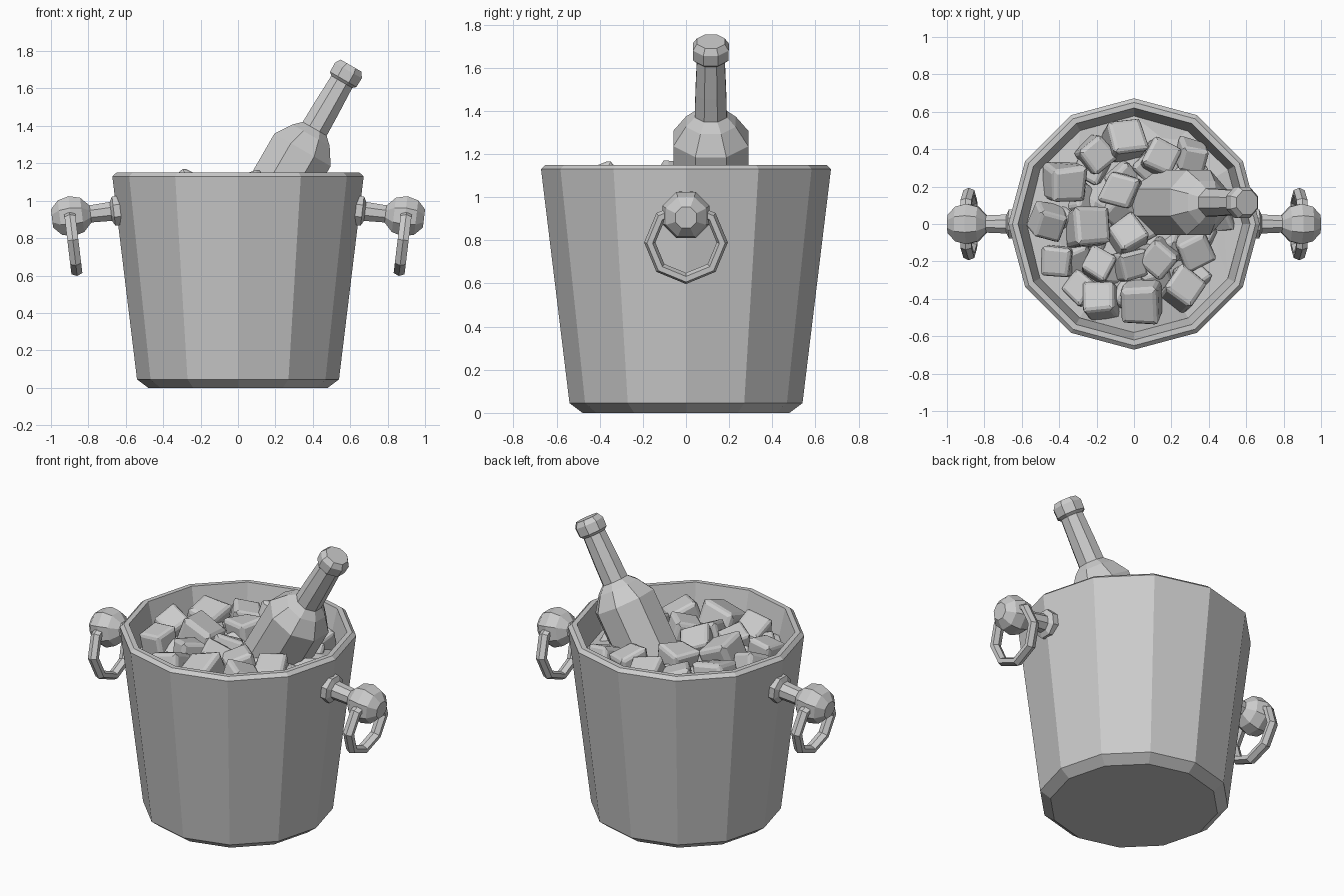
import bpy, bmesh, math, random
from mathutils import Vector, Matrix, Euler

random.seed(4)
if "Cube" in bpy.data.objects:
    bpy.data.objects.remove(bpy.data.objects["Cube"])

grey = bpy.data.materials.new("light_grey")
grey.use_nodes = True
grey.diffuse_color = (0.6, 0.6, 0.6, 1)
grey.node_tree.nodes["Principled BSDF"].inputs["Base Color"].default_value = (0.6, 0.6, 0.6, 1)


def finish(name, bm, matrix=Matrix()):
    bmesh.ops.recalc_face_normals(bm, faces=bm.faces[:])
    mesh = bpy.data.meshes.new(name)
    bm.to_mesh(mesh)
    bm.free()
    mesh.materials.append(grey)
    obj = bpy.data.objects.new(name, mesh)
    obj.matrix_world = matrix
    bpy.context.collection.objects.link(obj)
    return obj


def lathe(name, profile, sides, matrix=Matrix(), half_turn=False, closed=False, jitter=0):
    """Spin (radius, height) points about local Z; cap the ends or close the loop."""
    bm = bmesh.new()
    rings = []
    for r, z in profile:
        angles = [math.tau * (i + 0.5 * half_turn) / sides for i in range(sides)]
        rings.append([bm.verts.new((r * math.cos(a), r * math.sin(a),
                                    z + random.uniform(-jitter, jitter))) for a in angles])
    pairs = list(zip(rings, rings[1:]))
    if closed:
        pairs.append((rings[-1], rings[0]))
    else:
        bm.faces.new(rings[0])
        bm.faces.new(rings[-1])
    for low, high in pairs:
        for i in range(sides):
            j = (i + 1) % sides
            bm.faces.new((low[i], low[j], high[j], high[i]))
    return finish(name, bm, matrix)


def aim(origin, direction):
    """Matrix that points local Z along a direction."""
    turn = Vector(direction).to_track_quat('Z', 'Y').to_matrix().to_4x4()
    return Matrix.Translation(origin) @ turn


def ice_cube(name, location, size, spin, tilt):
    bm = bmesh.new()
    bmesh.ops.create_cube(bm, size=size)
    for v in bm.verts:
        v.co *= random.uniform(0.88, 1.08)
    bmesh.ops.inset_individual(bm, faces=bm.faces[:], thickness=size * 0.13, depth=size * 0.05)
    turn = Euler((random.uniform(-tilt, tilt), random.uniform(-tilt, tilt), spin)).to_matrix()
    finish(name, bm, Matrix.Translation(location) @ turn.to_4x4())


# Bucket shell with bevelled foot and rim
lathe("bucket", [(0.48, 0), (0.54, 0.045), (0.672, 1.13), (0.65, 1.15),
                 (0.62, 1.15), (0.57, 0.93)], 12)

# Handles: knob on a stem, with a hanging ring
knob = [(0.085, 0), (0.085, 0.045), (0.055, 0.06), (0.05, 0.17), (0.055, 0.175),
        (0.1, 0.215), (0.117, 0.275), (0.1, 0.335), (0.053, 0.377)]
hoop = [(0.168 + 0.026 * math.cos(k * math.pi / 3), 0.034 * math.sin(k * math.pi / 3))
        for k in range(6)]
for side, label in ((1, "left"), (-1, "right")):
    axis = (side * 0.993, 0, -0.12)
    lathe(label + "_knob", knob, 8, aim((side * 0.62, 0, 0.95), axis), half_turn=True)
    lathe(label + "_ring", hoop, 8, aim((side * 0.883, 0, 0.79), axis), closed=True)

# Leaning bottle, measured back from its tip
bottle = [(0.17, -1.1), (0.188, -1.07), (0.188, -0.52), (0.125, -0.43), (0.08, -0.39),
          (0.077, -0.27), (0.07, -0.1), (0.088, -0.085), (0.09, -0.03), (0.07, 0)]
lathe("bottle", bottle, 8, aim((0.605, 0.115, 1.722), (0.5, 0, 0.866)), half_turn=True)

# Uneven bed of ice
lathe("ice_bed", [(0.58, 0.96), (0.42, 0.99), (0.24, 1.0), (0.08, 1.0)], 12, jitter=0.03)

# Loose cubes: x, y, size, spin in degrees
cubes = [(-.05, .44, .17, 8), (-.37, .22, .18, 3), (-.21, .37, .15, 40), (.14, .35, .16, 65),
         (.31, .36, .14, 75), (-.07, .18, .16, 70), (-.46, .01, .15, 70), (-.25, -.02, .19, 2),
         (-.04, -.07, .15, 30), (-.19, -.22, .14, 60), (-.41, -.2, .15, 85),
         (-.02, -.22, .14, 15), (.14, -.18, .16, 50), (.32, -.13, .16, 25),
         (-.17, -.41, .16, 5), (.04, -.41, .19, 0), (.26, -.35, .16, 55)]
for n, (x, y, size, spin) in enumerate(cubes):
    ice_cube(f"ice_cube_{n + 1}", (x, y, 1.02 + random.uniform(-0.01, 0.015)),
             size, math.radians(spin), 0.4)

# Half-buried filler cubes
for n in range(22):
    a, r = n * 2.4, 0.46 * math.sqrt((n + 0.5) / 22)
    ice_cube(f"buried_ice_{n + 1}", (r * math.cos(a), r * math.sin(a), 0.96),
             0.14, random.uniform(0, 3), 0.6)
